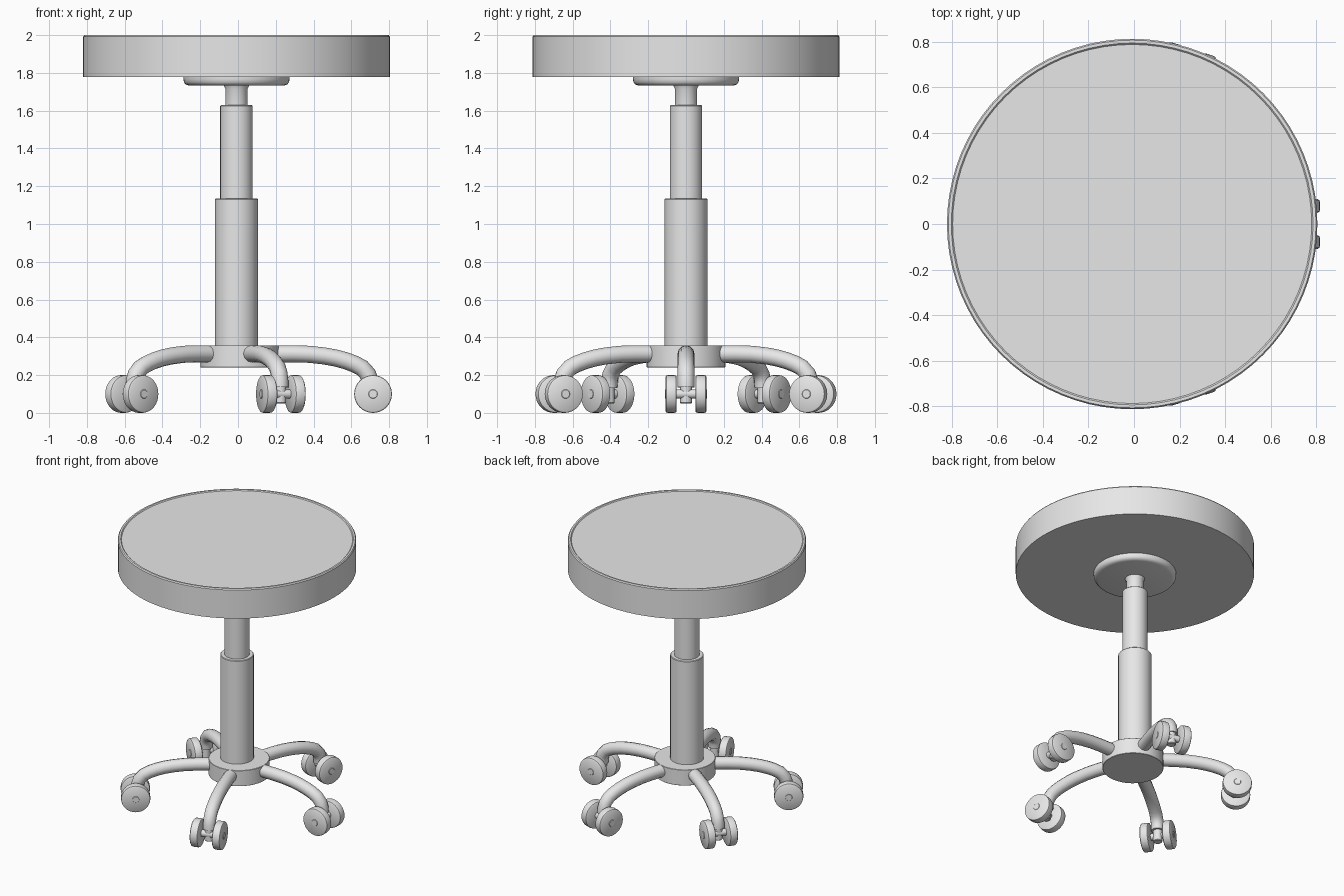
import bpy
import bmesh
from math import pi, radians
from mathutils import Matrix, Vector

old = bpy.data.objects.get("Cube")
if old:
    bpy.data.objects.remove(old, do_unlink=True)

grey = bpy.data.materials.new("light_grey")
grey.use_nodes = True
GREY = (0.8, 0.8, 0.8, 1)
grey.diffuse_color = GREY
grey.node_tree.nodes["Principled BSDF"].inputs["Base Color"].default_value = GREY

COLUMN_X = -0.008
BASE_X = 0.009
ARMS = 5


def finish(obj):
    """Give the part its colour and smooth shading with sharp corners."""
    obj.data.materials.clear()
    obj.data.materials.append(grey)
    bpy.ops.object.select_all(action="DESELECT")
    obj.select_set(True)
    bpy.context.view_layer.objects.active = obj
    bpy.ops.object.shade_smooth_by_angle(angle=radians(35))
    return obj


def lathe(name, profile, matrix, steps=48):
    """Spin a (radius, height) profile around the local z axis."""
    bm = bmesh.new()
    verts = [bm.verts.new((r, 0, z)) for r, z in profile]
    edges = [bm.edges.new(pair) for pair in zip(verts, verts[1:])]
    bmesh.ops.spin(bm, geom=verts + edges, cent=(0, 0, 0), axis=(0, 0, 1),
                   angle=2 * pi, steps=steps, use_duplicate=False)
    bmesh.ops.remove_doubles(bm, verts=bm.verts, dist=0.0001)
    bmesh.ops.recalc_face_normals(bm, faces=bm.faces)
    mesh = bpy.data.meshes.new(name)
    bm.to_mesh(mesh)
    bm.free()
    obj = bpy.data.objects.new(name, mesh)
    bpy.context.collection.objects.link(obj)
    obj.matrix_world = matrix
    return finish(obj)


def rod(name, radius, bottom, top, matrix, bevel=0.004, steps=32):
    """Closed cylinder with slightly eased edges."""
    return lathe(name, [(0, bottom), (radius - bevel, bottom), (radius, bottom + bevel),
                        (radius, top - bevel), (radius - bevel, top), (0, top)],
                 matrix, steps)


def tube(name, points, radius, matrix):
    """Round tube along a path of points."""
    curve = bpy.data.curves.new(name, "CURVE")
    curve.dimensions = "3D"
    curve.bevel_depth = radius
    curve.bevel_resolution = 4
    curve.use_fill_caps = True
    spline = curve.splines.new("POLY")
    spline.points.add(len(points) - 1)
    for point, (x, z) in zip(spline.points, points):
        point.co = (x, 0, z, 1)
    obj = bpy.data.objects.new(name, curve)
    bpy.context.collection.objects.link(obj)
    obj.matrix_world = matrix
    bpy.ops.object.select_all(action="DESELECT")
    obj.select_set(True)
    bpy.context.view_layer.objects.active = obj
    bpy.ops.object.convert(target="MESH")
    return finish(bpy.context.view_layer.objects.active)


# Seat cushion with a thin raised rim, and the mounting plate under it
centre = Matrix.Translation((COLUMN_X, 0, 0))
lathe("seat", [(0, 1.778), (0.812, 1.778), (0.812, 1.992), (0.806, 2.0),
               (0.793, 2.0), (0.787, 1.994), (0, 1.996)], centre, 80)
lathe("seat_plate", [(0, 1.733), (0.25, 1.733), (0.268, 1.738), (0.278, 1.75),
                     (0.281, 1.766), (0.281, 1.78), (0, 1.78)], centre)

# Telescopic column
lathe("post", [(0, 1.6), (0.059, 1.6), (0.059, 1.715), (0.068, 1.735), (0, 1.735)],
      centre, 32)
rod("inner_column", 0.086, 1.1, 1.63, centre)
rod("outer_column", 0.114, 0.3, 1.135, centre)

# Hub of the base
base = Matrix.Translation((BASE_X, 0, 0))
rod("base_hub", 0.208, 0.24, 0.358, base, bevel=0.002, steps=48)

# Arms, each ending in a twin-wheel caster
arm_path = [(0.12, 0.313), (0.29, 0.313), (0.37, 0.310), (0.45, 0.301),
            (0.51, 0.290), (0.565, 0.275), (0.61, 0.258), (0.648, 0.238),
            (0.678, 0.205), (0.69, 0.17), (0.692, 0.135)]
wheel_profile = [(0, -0.03), (0.09, -0.03), (0.098, -0.025), (0.1, -0.016),
                 (0.1, 0.016), (0.098, 0.025), (0.09, 0.03), (0, 0.03)]
for i in range(ARMS):
    turn = base @ Matrix.Rotation(2 * pi * i / ARMS, 4, "Z")
    tube(f"arm_{i + 1}", arm_path, 0.045, turn)
    rod(f"caster_stem_{i + 1}", 0.031, 0.05, 0.16,
        turn @ Matrix.Translation((0.697, 0, 0)), steps=20)
    axle = turn @ Matrix.Translation((0.706, 0, 0.1)) @ Matrix.Rotation(pi / 2, 4, "X")
    rod(f"axle_{i + 1}", 0.024, -0.112, 0.112, axle, bevel=0.002, steps=20)
    for side, label in ((-1, "a"), (1, "b")):
        lathe(f"wheel_{i + 1}{label}", wheel_profile,
              axle @ Matrix.Translation((0, 0, side * 0.079)), 32)
